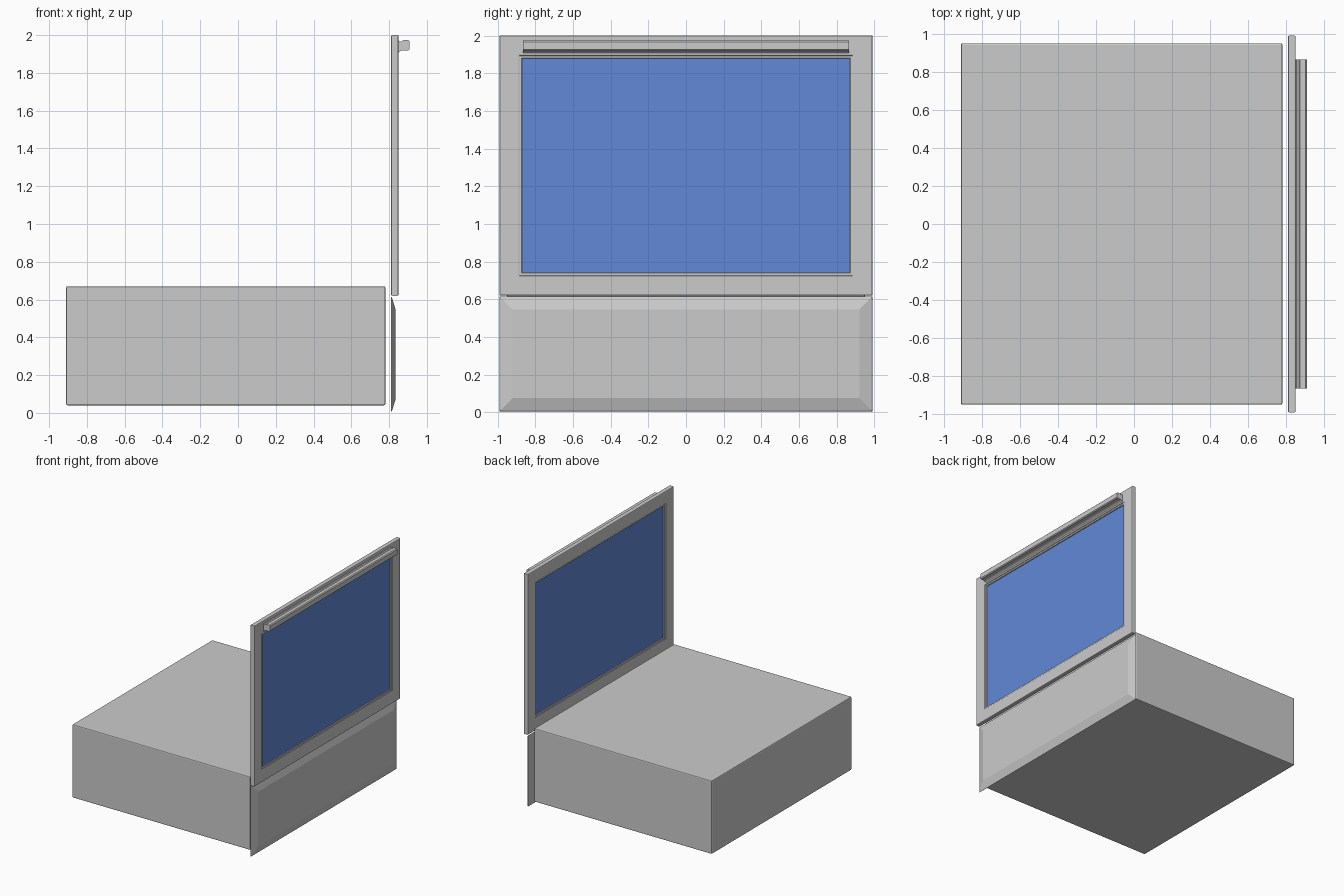
import bpy, bmesh

if "Cube" in bpy.data.objects:
    bpy.data.objects.remove(bpy.data.objects["Cube"])


def finish(name, bm, bevel=0.0):
    bmesh.ops.recalc_face_normals(bm, faces=bm.faces)
    me = bpy.data.meshes.new(name)
    bm.to_mesh(me)
    bm.free()
    ob = bpy.data.objects.new(name, me)
    bpy.context.collection.objects.link(ob)
    if bevel:
        mod = ob.modifiers.new("edge_bevel", "BEVEL")
        mod.width = bevel
        mod.segments = 2
    return ob


def box(name, x, y, z, bevel=0.0):
    bm = bmesh.new()
    bmesh.ops.create_cube(bm, size=1)
    for v in bm.verts:
        v.co = [(a + b) / 2 + c * (b - a) for (a, b), c in zip((x, y, z), v.co)]
    return finish(name, bm, bevel)


def rect_loops(name, y, z0, z1, profile, closed):
    """Sweep (inset, x) profile points around a rectangle facing +x."""
    bm = bmesh.new()
    loops = []
    for i, x in profile:
        corners = [(-y + i, z0 + i), (y - i, z0 + i), (y - i, z1 - i), (-y + i, z1 - i)]
        loops.append([bm.verts.new((x, a, b)) for a, b in corners])
    pairs = list(zip(loops, loops[1:]))
    if closed:
        pairs.append((loops[-1], loops[0]))
    else:
        bm.faces.new(loops[0])
        bm.faces.new(loops[-1])
    for a, b in pairs:
        for k in range(4):
            n = (k + 1) % 4
            bm.faces.new((a[k], a[n], b[n], b[k]))
    return finish(name, bm)


# Oven body
box("oven_body", (-0.91, 0.78), (-0.95, 0.95), (0.04, 0.67), 0.008)

# Door frame, swept with softened edges; the window opening has its own sill
rect_loops("door_frame", 0.99, 0.62, 2.0,
           [(0.007, 0.81), (0.002, 0.812), (0, 0.817), (0, 0.843), (0.002, 0.848), (0.007, 0.85),
            (0.100, 0.85), (0.105, 0.848), (0.107, 0.843),
            (0.107, 0.817), (0.105, 0.812), (0.100, 0.81)], True)

# Window seal, recessed slightly inside the frame
rect_loops("window_seal", 0.885, 0.727, 1.893,
           [(0, 0.817), (0, 0.843), (0.012, 0.843), (0.015, 0.84),
            (0.015, 0.82), (0.012, 0.817)], True)

# Glass
glass = box("door_glass", (0.826, 0.834), (-0.872, 0.872), (0.74, 1.88))
blue = bpy.data.materials.new("blue_glass")
blue.diffuse_color = (0.12, 0.25, 0.68, 1)
blue.use_nodes = True
blue.node_tree.nodes["Principled BSDF"].inputs["Base Color"].default_value = blue.diffuse_color
glass.data.materials.append(blue)

# Drawer front with a wide chamfer on every side
rect_loops("drawer_front", 0.99, 0.005, 0.615,
           [(0, 0.81), (0.005, 0.815), (0.07, 0.835), (0.09, 0.835)], False)

# Handle: flared foot and a softened bar, extruded along the door
section = [(0.848, 1.975), (0.856, 1.966), (0.868, 1.966), (0.873, 1.973), (0.902, 1.973),
           (0.909, 1.966), (0.909, 1.926), (0.902, 1.919), (0.873, 1.919), (0.868, 1.919),
           (0.856, 1.914), (0.848, 1.905)]
bm = bmesh.new()
face = bm.faces.new([bm.verts.new((x, -0.865, z)) for x, z in section])
ext = bmesh.ops.extrude_face_region(bm, geom=[face])
new = [g for g in ext["geom"] if isinstance(g, bmesh.types.BMVert)]
bmesh.ops.translate(bm, verts=new, vec=(0, 1.73, 0))
if not face.is_valid or len([f for f in bm.faces if len(f.verts) == len(section)]) < 2:
    bm.faces.new([v for v in bm.verts if v.co.y < 0])
finish("door_handle", bm)
